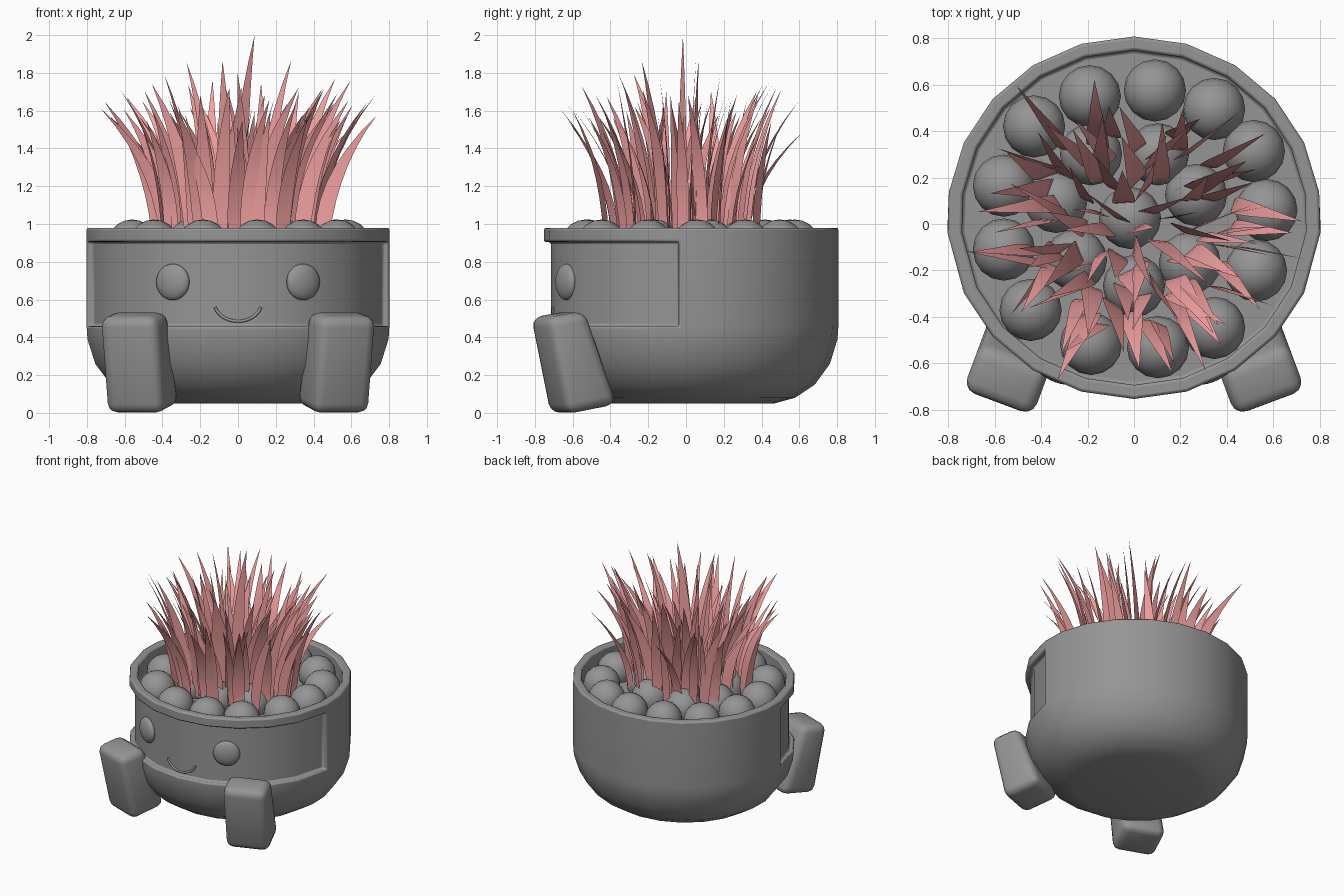
import bpy, bmesh, random
from math import sin, cos, pi, radians, sqrt
from mathutils import Vector, Matrix

if "Cube" in bpy.data.objects:
    bpy.data.objects.remove(bpy.data.objects["Cube"])

random.seed(11)
CY = 0.027            # pot centre along y
SX = 1.032            # pot is slightly wider than deep


def material(name, color):
    m = bpy.data.materials.new(name)
    m.diffuse_color = color
    m.use_nodes = True
    m.node_tree.nodes["Principled BSDF"].inputs["Base Color"].default_value = m.diffuse_color
    return m


GREY = material("dark_grey", (0.3, 0.3, 0.3, 1))
PINK = material("pink_grass", (0.9, 0.36, 0.36, 1))


def add_mesh(name, bm, mat=GREY):
    bmesh.ops.recalc_face_normals(bm, faces=bm.faces)
    me = bpy.data.meshes.new(name)
    bm.to_mesh(me)
    bm.free()
    me.materials.append(mat)
    ob = bpy.data.objects.new(name, me)
    bpy.context.collection.objects.link(ob)
    bpy.ops.object.select_all(action='DESELECT')
    bpy.context.view_layer.objects.active = ob
    ob.select_set(True)
    bpy.ops.object.shade_smooth_by_angle(angle=radians(35))
    return ob


# Pot: lathed shell with a recessed face panel across the front half
profile = [(0.44, 0.05), (0.55, 0.08), (0.655, 0.15), (0.735, 0.26), (0.775, 0.39), (0.78, 0.46),
           (0.78, 0.905), (0.78, 0.98), (0.72, 0.98), (0.72, 0.84)]
N = 22
angles = [pi / 2 + 2 * pi * k / N for k in range(N)]
for k in range(N):     # move the two side columns to the panel's ends
    if abs(sin(angles[k]) - sin(radians(-8.18))) < 0.01:
        angles[k] += radians(3.3) * (1 if cos(angles[k]) > 0 else -1)
bm = bmesh.new()
rings = [[bm.verts.new((SX * r * cos(a), CY + r * sin(a), z)) for a in angles] for r, z in profile]
panel = []
for j in range(len(rings) - 1):
    for k in range(N):
        n = (k + 1) % N
        f = bm.faces.new((rings[j][k], rings[j][n], rings[j + 1][n], rings[j + 1][k]))
        if j == 5 and sin(angles[k]) < -0.05 and sin(angles[n]) < -0.05:
            panel.append(f)
bm.faces.new(rings[0])
bm.faces.new(rings[-1])
bmesh.ops.recalc_face_normals(bm, faces=bm.faces)
ext = bmesh.ops.extrude_face_region(bm, geom=panel)["geom"]
for v in [g for g in ext if isinstance(g, bmesh.types.BMVert)]:
    v.co.x *= 0.743 / 0.78
    v.co.y = CY + (v.co.y - CY) * 0.743 / 0.78
bmesh.ops.delete(bm, geom=[f for f in panel if f.is_valid], context='FACES')
mod = add_mesh("pot", bm).modifiers.new("bevel", 'BEVEL')
mod.width, mod.segments = 0.012, 2
mod.limit_method, mod.angle_limit = 'ANGLE', radians(40)

# Feet: tilted rounded blocks turned outward
side = [(0.015, 0.505), (-0.095, -0.008), (-0.38, 0.045), (-0.2, 0.54)]
for s, label in ((-1, "left"), (1, "right")):
    fwd = Vector((s * 0.35, -0.937, 0))
    across = Vector((0.937, s * 0.35, 0))
    origin = Vector((s * 0.585, -0.765, 0))
    bm = bmesh.new()
    ends = [[bm.verts.new(origin + fwd * u + across * w + Vector((0, 0, z))) for u, z in side]
            for w in (-0.16, 0.16)]
    bm.faces.new(ends[0])
    bm.faces.new(ends[1])
    for i in range(4):
        n = (i + 1) % 4
        bm.faces.new((ends[0][i], ends[0][n], ends[1][n], ends[1][i]))
    bmesh.ops.recalc_face_normals(bm, faces=bm.faces)
    bmesh.ops.bevel(bm, geom=bm.edges[:], offset=0.055, segments=3, profile=0.5, affect='EDGES')
    add_mesh(label + "_foot", bm)

    # Eyes: flattened spheres set into the panel
    bm = bmesh.new()
    mat = (Matrix.Translation((s * 0.345, -0.635, 0.693)) @ Matrix.Rotation(s * radians(27), 4, 'Z')
           @ Matrix.Diagonal((0.097, 0.04, 0.096, 1)))
    bmesh.ops.create_uvsphere(bm, u_segments=24, v_segments=16, radius=1, matrix=mat)
    add_mesh(label + "_eye", bm)

# Smile: thin tube following the panel
cu = bpy.data.curves.new("smile", 'CURVE')
cu.dimensions = '3D'
cu.bevel_depth, cu.bevel_resolution, cu.use_fill_caps = 0.008, 2, True
cu.materials.append(GREY)
sp = cu.splines.new('POLY')
sp.points.add(14)
for i, p in enumerate(sp.points):
    a = radians(195 + 150 * i / 14)
    x = 0.125 * cos(a)
    p.co = (x, CY + 0.004 - sqrt(0.743 ** 2 - (x / SX) ** 2), 0.585 + 0.1 * sin(a), 1)
bpy.context.collection.objects.link(bpy.data.objects.new("smile", cu))

# Pebbles: outer ring, inner ring and one in the middle
spots = [(-0.19, 0.55), (0.09, 0.575), (0.345, 0.495), (0.516, 0.314), (0.57, 0.06), (0.525, -0.2),
         (0.345, -0.447), (0.103, -0.53), (-0.185, -0.516), (-0.445, -0.37), (-0.56, -0.11),
         (-0.56, 0.165), (-0.43, 0.42),
         (-0.185, 0.3), (0.103, 0.3), (0.267, 0.125), (0.24, -0.168), (0, -0.267), (-0.25, -0.155),
         (-0.335, 0.095), (-0.017, 0.026)]
bm = bmesh.new()
for x, y in spots:
    bmesh.ops.create_uvsphere(bm, u_segments=16, v_segments=10, radius=0.134,
                              matrix=Matrix.Translation((x, y, 0.89)))
add_mesh("pebbles", bm)

# Grass: flat tapering blades, taller in the middle and curving outward
widths = [0.06, 0.078, 0.09, 0.09, 0.084, 0.07, 0.05, 0.027, 0.0]
bm = bmesh.new()
COUNT = 84
for i in range(COUNT):
    q = sqrt(i / COUNT)
    a = i * 2.39996 + random.uniform(-0.25, 0.25)
    root = Vector((0.46 * q * cos(a), 0.43 * q * sin(a) - 0.02, 0.86))
    h = 1.14 if i == 0 else (1.08 - 0.22 * q) * random.uniform(0.7, 1.0)
    lean_dir = a + random.uniform(-0.6, 0.6)
    lean = 0.08 if i == 0 else random.uniform(0.1, 0.24) + q * random.uniform(0.0, 0.14)
    out = Vector((1.1 * cos(lean_dir), sin(lean_dir), 0)) * lean
    yaw = random.gauss(0, 0.55)
    across = Vector((cos(yaw), sin(yaw), 0))
    scale = random.uniform(0.75, 1.15)
    rows = []
    for k, w in enumerate(widths):
        t = k / (len(widths) - 1)
        c = root + out * t ** 2.2 + Vector((0, 0, h * t))
        d = across * w * scale / 2
        rows.append([bm.verts.new(c - d), bm.verts.new(c + d)] if w else [bm.verts.new(c)])
    for lo, hi in zip(rows, rows[1:]):
        bm.faces.new(lo + hi[::-1])
add_mesh("grass", bm, PINK)
